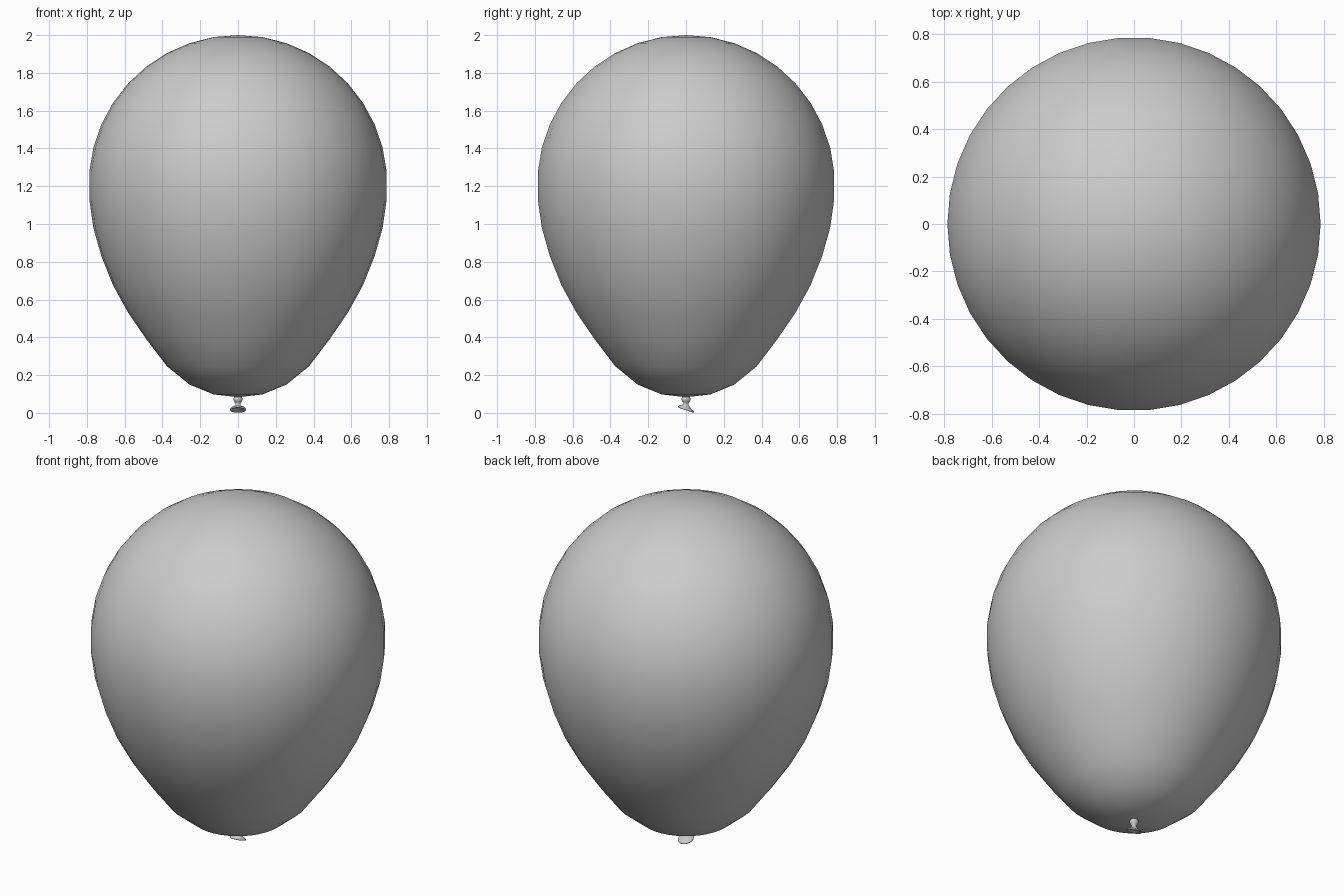
import bpy, bmesh
from math import sin, cos, pi

if "Cube" in bpy.data.objects:
    bpy.data.objects.remove(bpy.data.objects["Cube"])

SEG = 38   # sides around the balloon
RINGS = 19


def lathe(name, rings, seg):
    """Revolve (radius, height, tilt) rings; a zero radius gives a pole."""
    bm = bmesh.new()
    loops = []
    for r, z, tilt in rings:
        if r == 0:
            loops.append([bm.verts.new((0, 0, z))] * seg)
            continue
        loops.append([bm.verts.new((r * cos(2 * pi * i / seg),
                                    r * sin(2 * pi * i / seg),
                                    z - tilt * r * sin(2 * pi * i / seg)))
                      for i in range(seg)])
    for a, b in zip(loops, loops[1:]):
        for i in range(seg):
            j = (i + 1) % seg
            quad = list(dict.fromkeys([a[i], a[j], b[j], b[i]]))
            bm.faces.new(quad)
    bmesh.ops.recalc_face_normals(bm, faces=bm.faces[:])
    for f in bm.faces:
        f.smooth = True
    me = bpy.data.meshes.new(name)
    bm.to_mesh(me)
    bm.free()
    ob = bpy.data.objects.new(name, me)
    bpy.context.collection.objects.link(ob)
    return ob


# Balloon body: round upper half, stretched and tapered lower half
R = 0.79
CENTRE = 1.21
lower = [1.13, 0.98, 0.83, 0.675, 0.53, 0.39, 0.247, 0.15, 0.098, 0.083]
body = []
for k in range(RINGS + 1):
    a = pi * k / RINGS
    r = 0 if k in (0, RINGS) else R * sin(a)
    z = CENTRE + R * cos(a) if k < 10 else lower[k - 10]
    body.append((r, z, 0))
lathe("balloon_body", body, SEG)

# Tied knot: small bulge, pinched neck and a tilted flared lip
knot = [(0, 0.092, 0), (0.017, 0.088, 0), (0.024, 0.078, 0),
        (0.024, 0.068, 0), (0.019, 0.058, 0), (0.012, 0.051, 0.1),
        (0.014, 0.043, 0.2), (0.025, 0.031, 0.3), (0.038, 0.025, 0.34),
        (0.043, 0.020, 0.34), (0.042, 0.015, 0.34), (0.037, 0.014, 0.34),
        (0.022, 0.022, 0.3), (0, 0.030, 0)]
lathe("balloon_knot", knot, 24)
